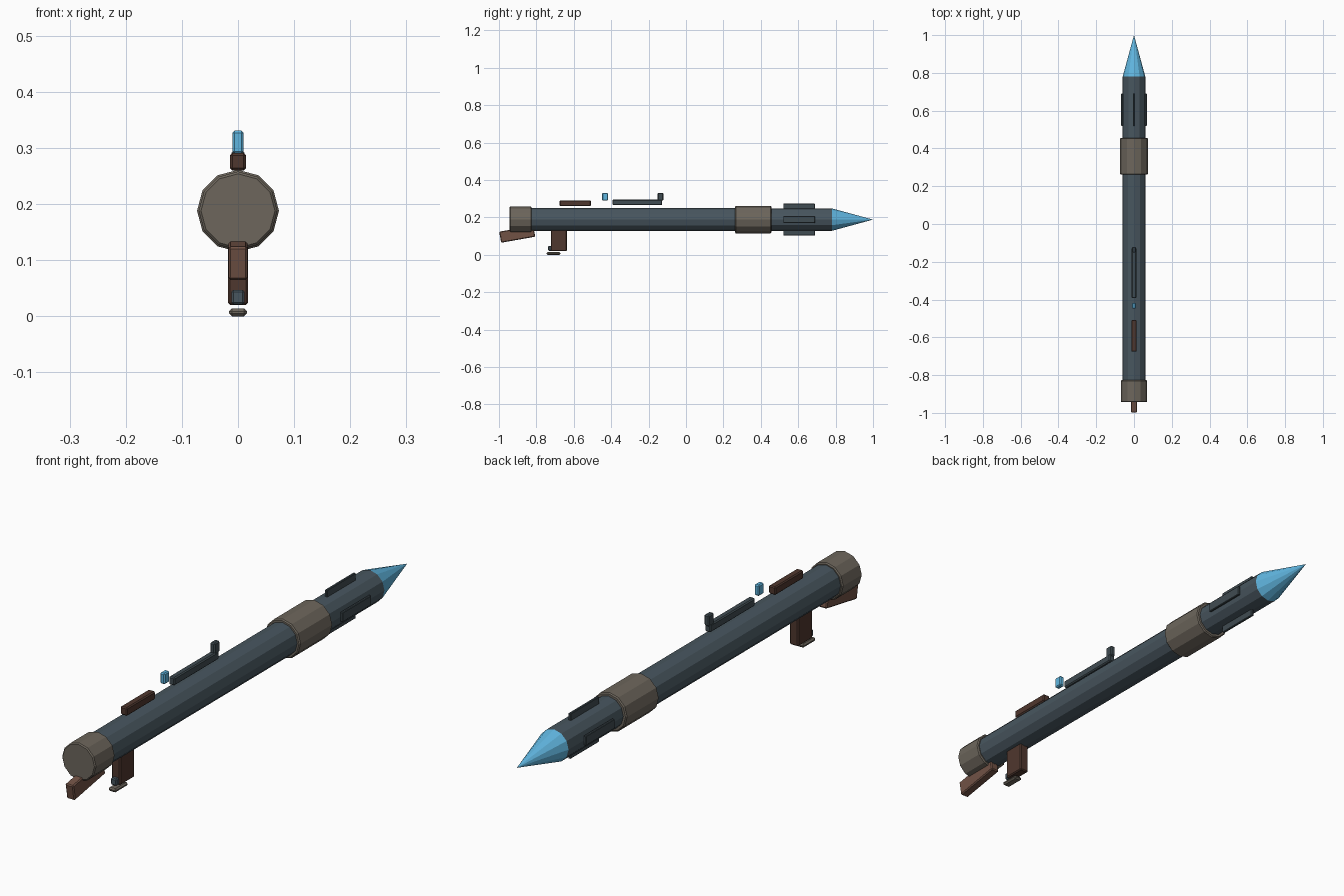
import bpy, bmesh, math
from mathutils import Matrix

cube = bpy.data.objects.get("Cube")
if cube:
    bpy.data.objects.remove(cube, do_unlink=True)

AXIS_Z = 0.188


def material(name, hex_code):
    srgb = [int(hex_code[i:i + 2], 16) / 255 for i in (0, 2, 4)]
    colour = [((c + 0.055) / 1.055) ** 2.4 for c in srgb] + [1.0]
    mat = bpy.data.materials.new(name)
    mat.use_nodes = True
    mat.diffuse_color = colour
    mat.node_tree.nodes["Principled BSDF"].inputs["Base Color"].default_value = colour
    return mat


slate = material("slate metal", "48565f")
dark_slate = material("dark slate metal", "404c52")
warm_grey = material("warm grey metal", "6d665c")
brown = material("brown wood", "71523f".replace("3f", "45"))
dark_brown = material("dark brown grip", "4f372e")
blue = material("bright blue", "60b6e0")


def finish(name, bm, mat, bevel):
    mesh = bpy.data.meshes.new(name)
    bmesh.ops.recalc_face_normals(bm, faces=bm.faces[:])
    bm.to_mesh(mesh)
    bm.free()
    mesh.materials.append(mat)
    obj = bpy.data.objects.new(name, mesh)
    bpy.context.collection.objects.link(obj)
    if bevel:
        mod = obj.modifiers.new("edge bevel", "BEVEL")
        mod.width = bevel
        mod.segments = 1
        mod.limit_method = "ANGLE"
        mod.angle_limit = math.radians(40)
    return obj


def barrel(name, y0, y1, radius, mat, bevel=0.004, tip=None):
    """Twelve-sided cylinder or cone lying along y."""
    bm = bmesh.new()
    bmesh.ops.create_cone(bm, cap_ends=True, segments=12, radius1=radius,
                          radius2=radius if tip is None else tip, depth=y1 - y0)
    bm.transform(Matrix.Translation((0, (y0 + y1) / 2, AXIS_Z))
                 @ Matrix.Rotation(-math.pi / 2, 4, "X"))
    return finish(name, bm, mat, bevel)


def block(name, y, z, half_width, mat, bevel=0.004, x=0, tilt=0):
    """Bevelled box spanning the y and z ranges, tilted about its middle."""
    bm = bmesh.new()
    bmesh.ops.create_cube(bm, size=1)
    bm.transform(Matrix.Translation((x, sum(y) / 2, sum(z) / 2))
                 @ Matrix.Rotation(math.radians(tilt), 4, "X")
                 @ Matrix.Diagonal((2 * half_width, y[1] - y[0], z[1] - z[0], 1)))
    return finish(name, bm, mat, bevel)


# Launch tube and collars
barrel("launch_tube", -0.90, 0.40, 0.062, slate, 0)
barrel("rear_collar", -0.943, -0.826, 0.07, warm_grey)
barrel("front_collar", 0.262, 0.456, 0.073, warm_grey)

# Rocket
barrel("rocket_body", 0.40, 0.78, 0.06, slate, 0)
barrel("rocket_nose", 0.78, 1.0, 0.06, blue, 0, tip=0)
fins = {"top": (0, 0.067), "bottom": (0, -0.067), "left": (0.064, 0), "right": (-0.064, 0)}
for side, (x, dz) in fins.items():
    z = AXIS_Z + dz
    block(side + "_fin", (0.52, 0.69), (z - 0.018, z + 0.018), 0.005, dark_slate, 0.002, x)

# Stock, grip and trigger
block("stock", (-0.995, -0.81), (0.08, 0.14), 0.017, brown, tilt=10)
block("grip", (-0.722, -0.637), (0.02, 0.15), 0.018, dark_brown)
block("trigger", (-0.737, -0.705), (0.021, 0.047), 0.012, slate)
block("trigger_guard", (-0.746, -0.672), (0, 0.014), 0.016, warm_grey, 0.005)

# Top rail and sights
block("cheek_rest", (-0.676, -0.508), (0.26, 0.291), 0.014, dark_brown)
block("rear_sight", (-0.448, -0.417), (0.29, 0.331), 0.01, blue)
block("sight_rail", (-0.393, -0.127), (0.265, 0.295), 0.012, dark_slate)
block("front_sight", (-0.152, -0.121), (0.289, 0.331), 0.01, dark_slate)
